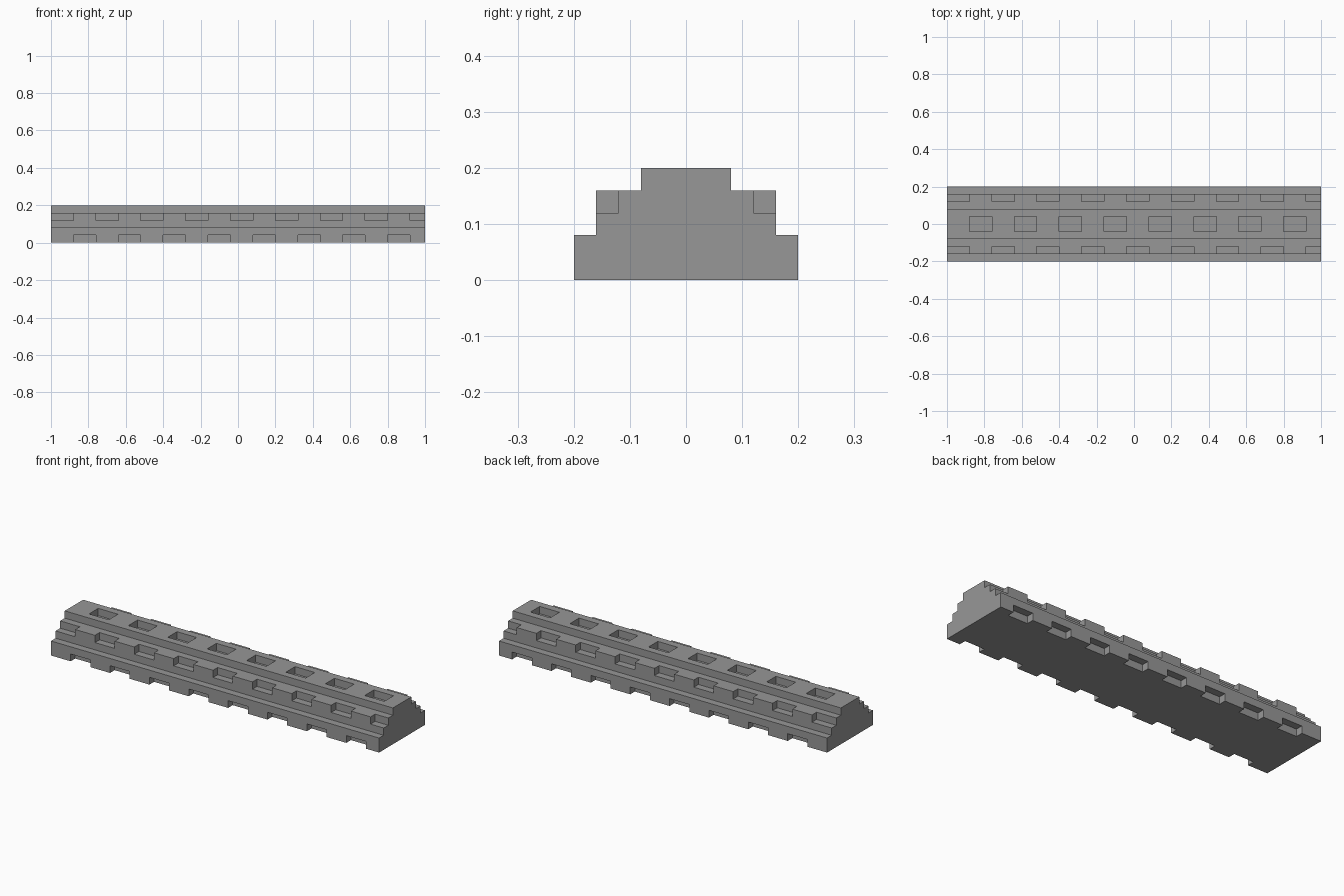
import bpy, bmesh
from mathutils import Matrix, Vector

cube = bpy.data.objects.get("Cube")
if cube:
    bpy.data.objects.remove(cube, do_unlink=True)

PITCH, SLOT = 0.24, 0.12   # spacing and length of the notches


def new_object(name, bm):
    bmesh.ops.recalc_face_normals(bm, faces=bm.faces)
    mesh = bpy.data.meshes.new(name)
    bm.to_mesh(mesh)
    bm.free()
    obj = bpy.data.objects.new(name, mesh)
    bpy.context.collection.objects.link(obj)
    return obj


def add_box(bm, lo, hi):
    lo, hi = Vector(lo), Vector(hi)
    mat = Matrix.Translation((lo + hi) / 2) @ Matrix.Diagonal((*(hi - lo), 1))
    bmesh.ops.create_cube(bm, size=1, matrix=mat)


# Stepped bar: mirrored half profile extruded along x
half = [(0.20, 0), (0.20, 0.08), (0.16, 0.08), (0.16, 0.16), (0.08, 0.16), (0.08, 0.20)]
profile = half + [(-y, z) for y, z in reversed(half)]
bm = bmesh.new()
face = bm.faces.new([bm.verts.new((-1, y, z)) for y, z in profile])
ext = bmesh.ops.extrude_face_region(bm, geom=[face])
bmesh.ops.translate(bm, vec=(2, 0, 0),
                    verts=[v for v in ext["geom"] if isinstance(v, bmesh.types.BMVert)])
bar = new_object("stepped_bar", bm)

# Cutters for the pockets and notches
bm = bmesh.new()
for i in range(8):
    x = -0.88 + i * PITCH
    add_box(bm, (x, -0.04, 0.16), (x + SLOT, 0.04, 0.25))          # top pocket
    for s in (-1, 1):                                              # bottom edge notches
        y0, y1 = sorted((s * 0.16, s * 0.25))
        add_box(bm, (x, y0, -0.05), (x + SLOT, y1, 0.04))
for i in range(9):
    x = -1 + i * PITCH
    x0 = x - 0.05 if i == 0 else x
    for s in (-1, 1):                                              # shoulder notches
        y0, y1 = sorted((s * 0.12, s * 0.20))
        add_box(bm, (x0, y0, 0.12), (x + SLOT, y1, 0.20))
cutter = new_object("notch_cutter", bm)
cutter.hide_render = True

# Cut the notches and discard the cutter
mod = bar.modifiers.new("notches", "BOOLEAN")
mod.operation = "DIFFERENCE"
mod.solver = "EXACT"
mod.object = cutter
bpy.context.view_layer.objects.active = bar
bpy.ops.object.modifier_apply(modifier=mod.name)
bpy.data.objects.remove(cutter, do_unlink=True)

# Plain grey
GREY = (0.31, 0.31, 0.31, 1)
mat = bpy.data.materials.new("grey")
mat.use_nodes = True
mat.diffuse_color = GREY
mat.node_tree.nodes["Principled BSDF"].inputs["Base Color"].default_value = GREY
bar.data.materials.clear()
bar.data.materials.append(mat)
